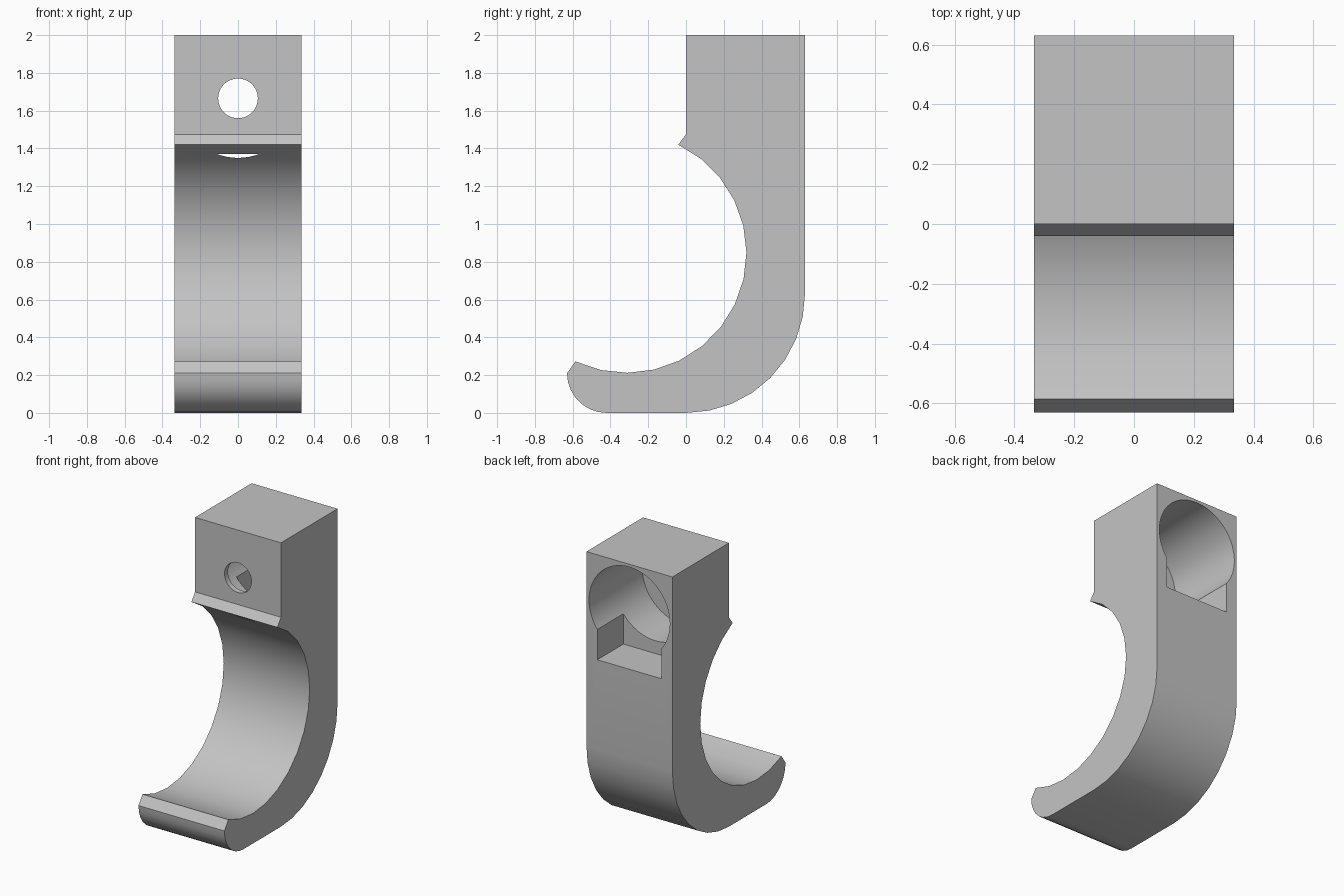
import bpy, bmesh
from math import radians, cos, sin, pi
from mathutils import Matrix, Vector

if "Cube" in bpy.data.objects:
    bpy.data.objects.remove(bpy.data.objects["Cube"])

HALF_WIDTH = 0.335
BACK = 0.63
HOLE_Z = 1.665

grey = bpy.data.materials.new("plain grey")
grey.use_nodes = True
grey.diffuse_color = (0.55, 0.55, 0.55, 1)
grey.node_tree.nodes["Principled BSDF"].inputs["Base Color"].default_value = (0.55, 0.55, 0.55, 1)


def arc(cy, cz, r, start, end, steps):
    """Points of an arc in the side plane, angles in degrees."""
    angles = [radians(start + (end - start) * i / steps) for i in range(steps + 1)]
    return [(cy + r * cos(a), cz + r * sin(a)) for a in angles]


def make_object(name, bm):
    bmesh.ops.recalc_face_normals(bm, faces=bm.faces)
    mesh = bpy.data.meshes.new(name)
    bm.to_mesh(mesh)
    bm.free()
    mesh.materials.append(grey)
    obj = bpy.data.objects.new(name, mesh)
    bpy.context.collection.objects.link(obj)
    return obj


def extrude_profile(name, points):
    bm = bmesh.new()
    face = bm.faces.new([bm.verts.new((-HALF_WIDTH, y, z)) for y, z in points])
    side = bmesh.ops.extrude_face_region(bm, geom=[face])["geom"]
    verts = [v for v in side if isinstance(v, bmesh.types.BMVert)]
    bmesh.ops.translate(bm, verts=verts, vec=(2 * HALF_WIDTH, 0, 0))
    return make_object(name, bm)


def cylinder_cutter(name, radius, y0, y1, sides):
    bm = bmesh.new()
    place = Matrix.Translation((0, (y0 + y1) / 2, HOLE_Z)) @ Matrix.Rotation(pi / 2, 4, "X")
    bmesh.ops.create_cone(bm, cap_ends=True, segments=sides, radius1=radius,
                          radius2=radius, depth=y1 - y0, matrix=place)
    return make_object(name, bm)


def box_cutter(name, low, high):
    bm = bmesh.new()
    low, high = Vector(low), Vector(high)
    place = Matrix.Translation((low + high) / 2) @ Matrix.Diagonal((high - low).to_4d())
    place[3][3] = 1
    bmesh.ops.create_cube(bm, size=1, matrix=place)
    return make_object(name, bm)


# Hook body: side profile swept across the width
profile = [(0, 2), (0, 1.475)]
profile += arc(-0.315, 0.847, 0.635, 64.4, -115.2, 14)    # inner cradle
profile += arc(-0.42, 0.21, 0.21, 180, 270, 7)            # rounded tip
profile += arc(0, 0.63, BACK, 270, 360, 8)                # outer bend
profile += [(BACK, 2)]
hook = extrude_profile("wall_hook", profile)

# Screw hole, round pocket for the head and notch at the back
cutters = [
    cylinder_cutter("pocket_cutter", 0.315, 0.038, 0.8, 64),
    box_cutter("notch_cutter", (-0.25, 0.34, 1.26), (0.25, 0.8, HOLE_Z)),
    cylinder_cutter("screw_hole_cutter", 0.105, -0.2, 0.2, 48),
]
bpy.ops.object.select_all(action="DESELECT")
hook.select_set(True)
bpy.context.view_layer.objects.active = hook
for cutter in cutters:
    cutter.hide_render = True
    mod = hook.modifiers.new(cutter.name, "BOOLEAN")
    mod.operation = "DIFFERENCE"
    mod.solver = "EXACT"
    mod.object = cutter
    bpy.ops.object.modifier_apply(modifier=mod.name)
    bpy.data.objects.remove(cutter)

bpy.ops.object.shade_smooth_by_angle(angle=radians(30))
